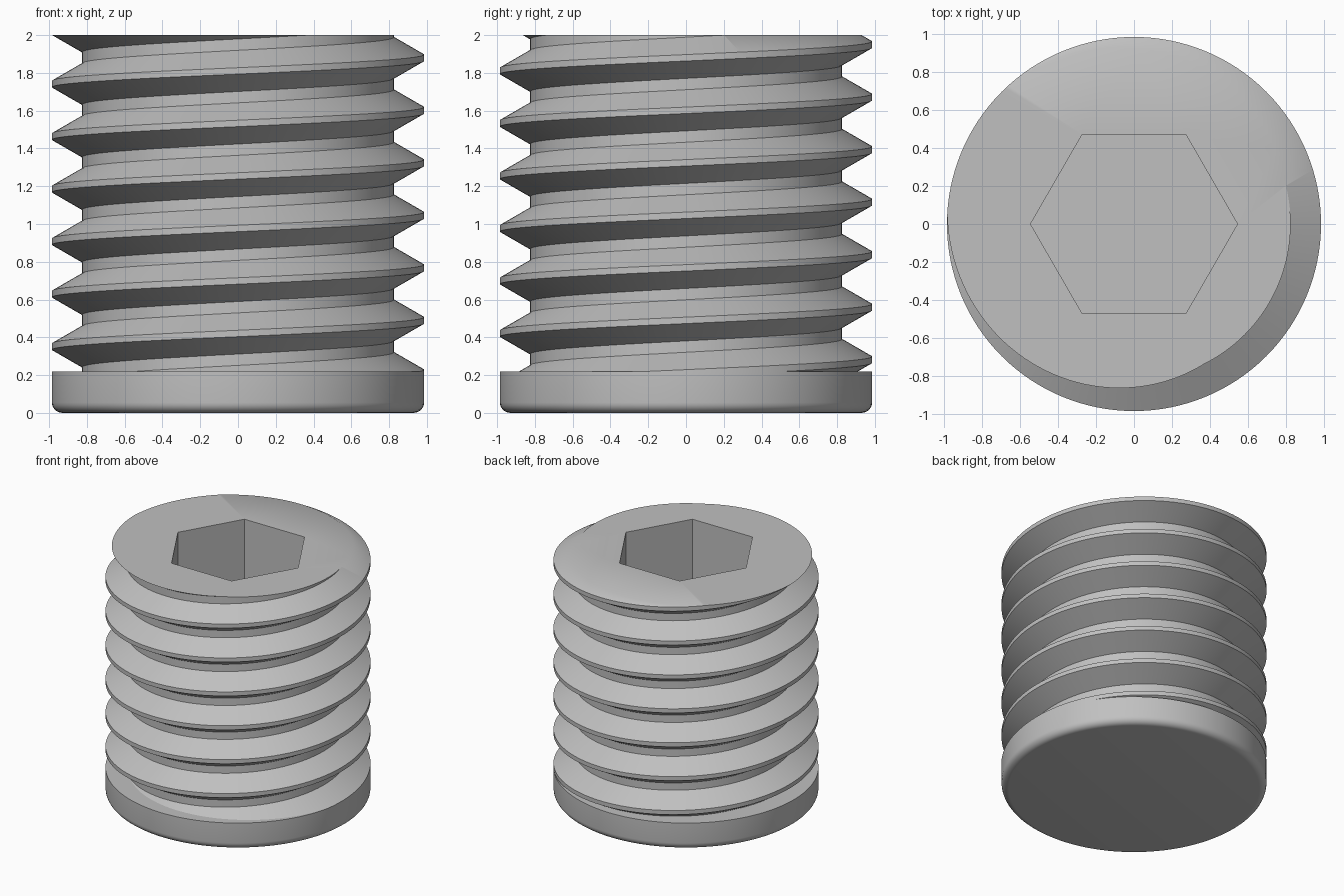
import bpy, bmesh
from math import pi, cos, sin
from mathutils import Vector

cube = bpy.data.objects.get("Cube")
if cube:
    bpy.data.objects.remove(cube, do_unlink=True)

SEGMENTS = 128
ROOT, CREST = 0.825, 0.985
PITCH, FLANK, FLAT = 0.278, 0.092, 0.034
BASE_TOP, TOP = 0.22, 2.0
HEX_RADIUS, SOCKET_DEPTH = 0.545, 0.9

steel = bpy.data.materials.new("steel grey")
steel.use_nodes = True
GREY = (0.53, 0.53, 0.53, 1)
steel.diffuse_color = GREY
steel.node_tree.nodes["Principled BSDF"].inputs["Base Color"].default_value = GREY


def finish(bm, name):
    bmesh.ops.recalc_face_normals(bm, faces=bm.faces)
    mesh = bpy.data.meshes.new(name)
    bm.to_mesh(mesh)
    bm.free()
    obj = bpy.data.objects.new(name, mesh)
    bpy.context.collection.objects.link(obj)
    mesh.materials.append(steel)
    bpy.ops.object.select_all(action='DESELECT')
    obj.select_set(True)
    bpy.context.view_layer.objects.active = obj
    bpy.ops.object.shade_smooth_by_angle(angle=pi / 6)
    return obj


# Threaded shank: a thread profile that climbs one pitch per turn
bm = bmesh.new()
half = FLAT / 2
profile = [(ROOT, -half - FLANK), (CREST, -half), (CREST, half), (ROOT, half + FLANK)]
columns = []
for i in range(SEGMENTS):
    a = 2 * pi * i / SEGMENTS
    columns.append([bm.verts.new((r * cos(a), r * sin(a),
                                  0.49 + PITCH * (turn + i / SEGMENTS) + dz))
                    for turn in range(-3, 8) for r, dz in profile])
# The last column meets the first, shifted up by one turn
columns.append(columns[0][len(profile):])
for left, right in zip(columns, columns[1:]):
    for j in range(min(len(left), len(right)) - 1):
        bm.faces.new((left[j], right[j], right[j + 1], left[j + 1]))

# Trim the thread flat at both ends
for z, side in ((BASE_TOP, -1), (TOP, 1)):
    bmesh.ops.bisect_plane(bm, geom=bm.verts[:] + bm.edges[:] + bm.faces[:], dist=1e-6,
                           plane_co=(0, 0, z), plane_no=(0, 0, side), clear_outer=True)
bmesh.ops.remove_doubles(bm, verts=bm.verts, dist=1e-5)
rim = [e for e in bm.edges if e.is_boundary and all(v.co.z > TOP - 0.001 for v in e.verts)]

# Hexagonal socket with its floor, joined to the top face
upper, lower = ([bm.verts.new((HEX_RADIUS * cos(k * pi / 3), HEX_RADIUS * sin(k * pi / 3), z))
                 for k in range(6)] for z in (TOP, TOP - SOCKET_DEPTH))
for k in range(6):
    n = (k + 1) % 6
    bm.faces.new((upper[k], upper[n], lower[n], lower[k]))
bm.faces.new(lower)
hex_edges = [bm.edges.get((upper[k], upper[(k + 1) % 6])) for k in range(6)]
bmesh.ops.triangle_fill(bm, edges=rim + hex_edges, use_beauty=True, normal=Vector((0, 0, 1)))
finish(bm, "threaded_shank")

# Plain base disc with a rounded lower edge
bm = bmesh.new()
bmesh.ops.create_cone(bm, cap_ends=True, segments=SEGMENTS, radius1=CREST, radius2=CREST,
                      depth=BASE_TOP)
bmesh.ops.translate(bm, verts=bm.verts, vec=(0, 0, BASE_TOP / 2))
bottom = [e for e in bm.edges if all(v.co.z < 0.001 for v in e.verts)]
bmesh.ops.bevel(bm, geom=bottom, offset=0.055, segments=6, profile=0.5, affect='EDGES')
finish(bm, "base_disc")
